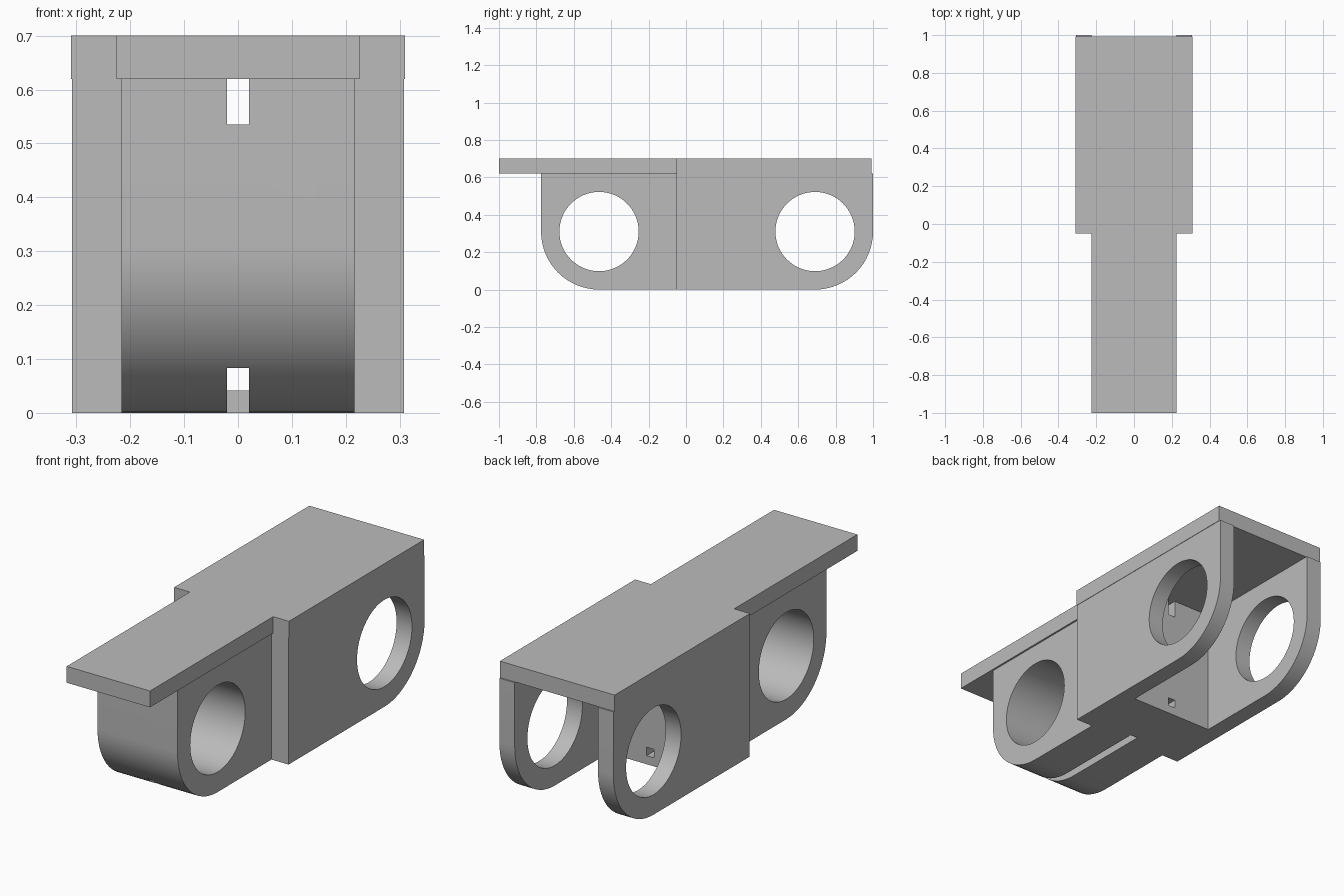
import bpy
import math

cube = bpy.data.objects.get("Cube")
if cube:
    bpy.data.objects.remove(cube, do_unlink=True)

grey = bpy.data.materials.new("plain grey")
grey.use_nodes = True
grey.diffuse_color = (0.5, 0.5, 0.5, 1)
grey.node_tree.nodes["Principled BSDF"].inputs["Base Color"].default_value = (0.5, 0.5, 0.5, 1)

R, HOLE_R = 0.31, 0.212         # rounded end and pin hole
FRONT_Y, BACK_Y = -0.465, 0.69  # pin hole centres
PLATE_Z, TOP_Z = 0.62, 0.70
BLOCK_Y = -0.05                 # where the wide half begins


def prism(name, outline, low, high, axis):
    """Extrude an outline along x (outline in y, z) or z (outline in x, y)."""
    def place(p, d):
        return (d, p[0], p[1]) if axis == "x" else (p[0], p[1], d)
    n = len(outline)
    verts = [place(p, d) for d in (low, high) for p in outline]
    faces = [tuple(reversed(range(n))), tuple(range(n, 2 * n))]
    faces += [(i, (i + 1) % n, n + (i + 1) % n, n + i) for i in range(n)]
    mesh = bpy.data.meshes.new(name)
    mesh.from_pydata(verts, [], faces)
    mesh.materials.append(grey)
    obj = bpy.data.objects.new(name, mesh)
    bpy.context.collection.objects.link(obj)
    return obj


def box(name, x, y0, y1, z0, z1):
    return prism(name, [(-x, y0), (x, y0), (x, y1), (-x, y1)], z0, z1, "z")


def arc(cy, radius, start, end, steps):
    return [(cy + radius * math.cos(a), R + radius * math.sin(a))
            for a in (math.radians(start + (end - start) * i / steps) for i in range(steps + 1))]


def pin_hole(cy):
    return prism("pin_hole_cutter", arc(cy, HOLE_R, 0, 360, 64)[:-1], -0.5, 0.5, "x")


def activate(obj):
    bpy.ops.object.select_all(action="DESELECT")
    obj.select_set(True)
    bpy.context.view_layer.objects.active = obj


def combine(obj, other, operation):
    mod = obj.modifiers.new(operation.lower(), "BOOLEAN")
    mod.operation, mod.solver, mod.object = operation, "EXACT", other
    activate(obj)
    bpy.ops.object.modifier_apply(modifier=mod.name)
    bpy.data.objects.remove(other, do_unlink=True)


# Wide rear fork with a rounded lower end, hollowed between its cheeks
body = prism("link_body", [(BLOCK_Y, PLATE_Z), (BLOCK_Y, 0)]
             + arc(BACK_Y, R, -90, 0, 16) + [(BACK_Y + R, PLATE_Z)], -0.308, 0.308, "x")
combine(body, box("cavity_cutter", 0.225, 0.275, 1.2, -0.1, 0.8), "DIFFERENCE")
combine(body, pin_hole(BACK_Y), "DIFFERENCE")

# Narrow front barrel
barrel = prism("front_barrel", [(0.05, PLATE_Z), (FRONT_Y - R, PLATE_Z)]
               + arc(FRONT_Y, R, 180, 270, 16) + [(0.05, 0)], -0.216, 0.216, "x")
combine(body, barrel, "UNION")
combine(body, pin_hole(FRONT_Y), "DIFFERENCE")

# Upper channel, lower groove and the small passage behind it
combine(body, box("upper_channel_cutter", 0.02, -0.9, 0.4, 0.535, 0.7), "DIFFERENCE")
combine(body, box("lower_groove_cutter", 0.02, -0.9, 0.0, -0.1, 0.083), "DIFFERENCE")
combine(body, box("lower_passage_cutter", 0.02, -0.1, 0.4, 0.042, 0.083), "DIFFERENCE")

# Stepped top plate
right_edge = [(0.225, -1), (0.225, BLOCK_Y), (0.31, BLOCK_Y), (0.31, 0.993)]
left_edge = [(-x, y) for x, y in reversed(right_edge)]
plate = prism("top_plate", right_edge + left_edge, PLATE_Z, TOP_Z, "z")

for part in (body, plate):
    activate(part)
    bpy.ops.object.shade_smooth_by_angle(angle=math.radians(30))
